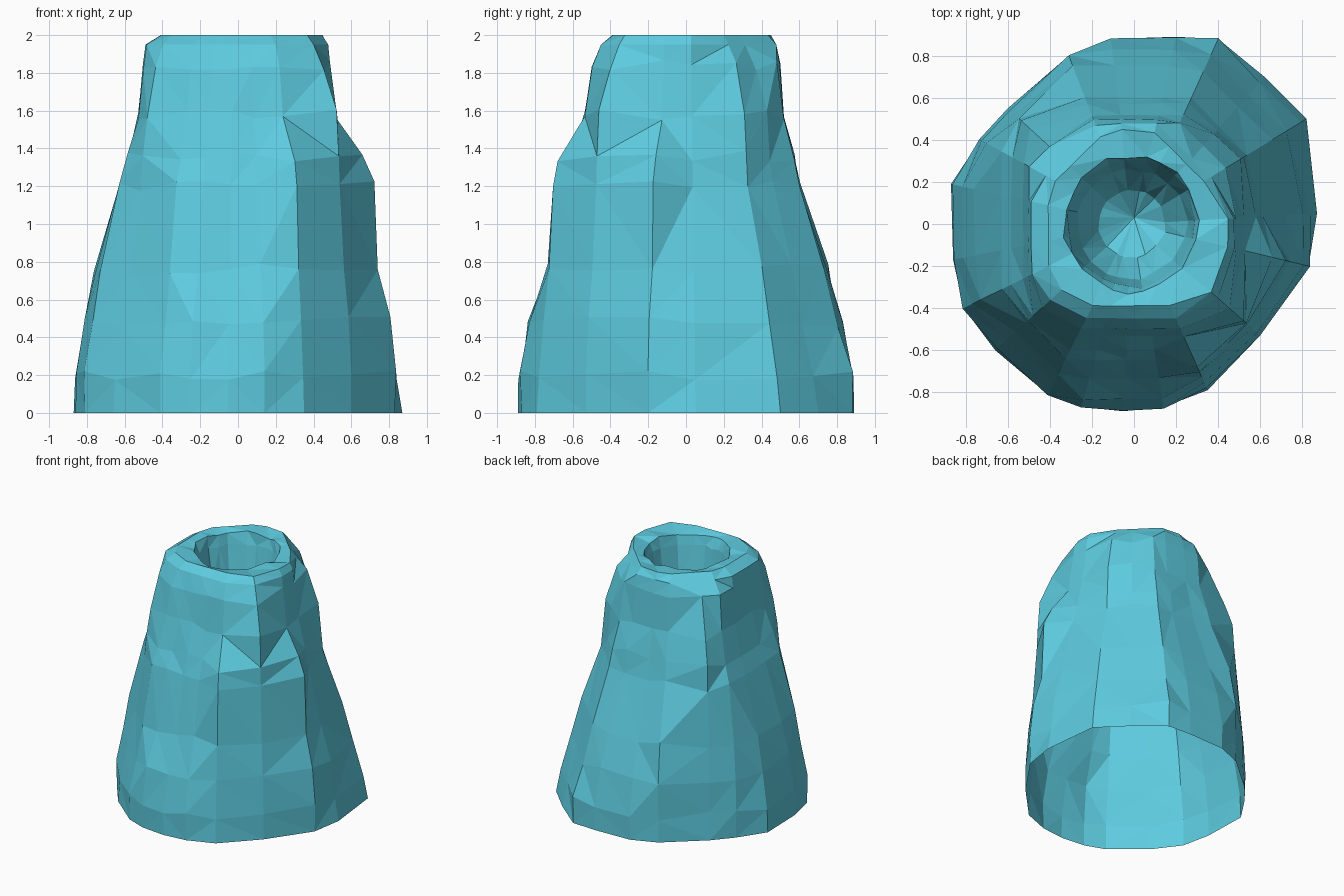
import bpy, bmesh, math, random

if "Cube" in bpy.data.objects:
    bpy.data.objects.remove(bpy.data.objects["Cube"])
random.seed(4)

rock = bpy.data.materials.new("turquoise rock")
rock.diffuse_color = (0.11, 0.60, 0.74, 1)
rock.use_nodes = True
rock.node_tree.nodes["Principled BSDF"].inputs["Base Color"].default_value = rock.diffuse_color

# Ground outline of the mound, counter-clockwise
BASE = [(.87, .05), (.82, .50), (.62, .70), (.40, .88), (.20, .89), (-.11, .88), (-.31, .80),
        (-.60, .55), (-.73, .40), (-.87, .19), (-.86, -.17), (-.81, -.40), (-.66, -.60),
        (-.41, -.81), (-.25, -.87), (-.05, -.89), (.14, -.87), (.35, -.79), (.60, -.53), (.83, -.20)]

# Height: reach of the mound towards E, NE, N, NW, W, SW, S, SE
LEVELS = {0.20: (.85, .91, .89, .81, .865, .88, .895, .80),
          0.48: (.81, .83, .84, .80, .82, .82, .84, .78),
          0.76: (.73, .75, .76, .78, .765, .77, .74, .75),
          1.20: (.62, .62, .61, .75, .63, .70, .65, .72),
          1.36: (.58, .595, .575, .73, .585, .68, .60, .715),
          1.58: (.53, .58, .52, .67, .53, .65, .54, .70),
          1.84: (.49, .50, .50, .55, .505, .59, .50, .61),
          1.95: (.48, .42, .485, .46, .49, .54, .45, .54),
          2.00: (.45, .38, .45, .41, .41, .47, .39, .49)}

# Front-right buttress: wider reach to E and S on these levels
BUTTRESS = {0.76: (.74, .76), 1.20: (.73, .76), 1.36: (.66, .69)}

# Crater: z, radius, going down into the mouth
CRATER = [(1.985, .325), (1.90, .305), (1.62, .26), (1.42, .16)]


def outer_ring(z, reach):
    pts = []
    for bx, by in BASE:
        a = math.atan2(by, bx)
        s = list(reach)
        if z in BUTTRESS and -70 < math.degrees(a) < -12:
            s[0], s[6] = BUTTRESS[z]
        # eight flat sides, never outside the ground outline
        r = math.hypot(bx, by) * 1.01
        for i, d in enumerate(s):
            c = math.cos(a - i * math.pi / 4)
            if c > .3:
                r = min(r, d / c)
        r *= random.uniform(.985, 1.0)
        dz = random.uniform(-.03, .03) if z < 1.9 else 0
        pts.append((r * math.cos(a), r * math.sin(a), z + dz))
    return pts


def crater_ring(z, rad):
    pts = []
    for bx, by in BASE:
        a = math.atan2(by, bx)
        r = rad * random.uniform(.96, 1.03)
        pts.append((r * math.cos(a) - .01, r * math.sin(a), z + random.uniform(-.012, .012)))
    return pts


# Mound skin: open underneath, folding over the rim into the crater
bm = bmesh.new()
rings = [[(x, y, 0) for x, y in BASE]]
rings += [outer_ring(z, s) for z, s in LEVELS.items()]
rings += [crater_ring(*c) for c in CRATER]
rings = [[bm.verts.new(p) for p in ring] for ring in rings]
n = len(BASE)
for i, (low, high) in enumerate(zip(rings, rings[1:])):
    for j in range(n):
        k = (j + 1) % n
        a, b, c, d = low[j], low[k], high[k], high[j]
        # split each quad along its shorter diagonal
        if (a.co - c.co).length < (b.co - d.co).length:
            bm.faces.new((a, b, c))
            bm.faces.new((a, c, d))
        else:
            bm.faces.new((a, b, d))
            bm.faces.new((b, c, d))
bottom = bm.verts.new((0, .03, 1.32))
for j in range(n):
    bm.faces.new((rings[-1][j], rings[-1][(j + 1) % n], bottom))

mesh = bpy.data.meshes.new("crater_mound")
bm.to_mesh(mesh)
bm.free()
mesh.materials.append(rock)
mound = bpy.data.objects.new("crater_mound", mesh)
bpy.context.collection.objects.link(mound)
